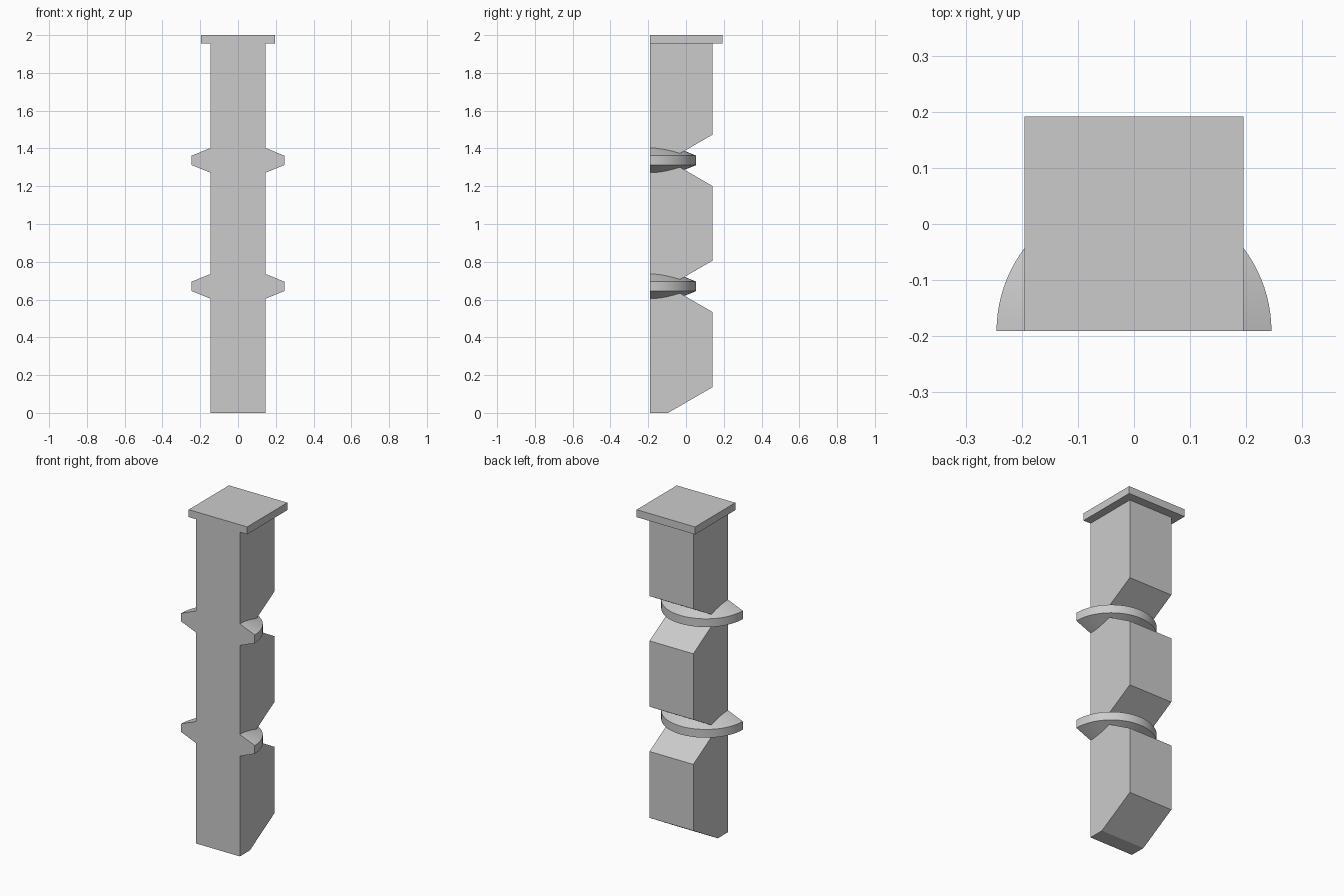
import bpy, bmesh, math
from mathutils import Vector

cube = bpy.data.objects.get("Cube")
if cube:
    bpy.data.objects.remove(cube, do_unlink=True)

FRONT = -0.191          # flat cut face of the whole post
BACK = 0.139
HALF = 0.146            # half width of the shaft
COLLARS = (0.67, 1.337)
NOTCH_Y, NOTCH_RISE = -0.095, 0.135

stone = bpy.data.materials.new("plain_grey")
stone.use_nodes = True
stone.diffuse_color = (0.6, 0.6, 0.6, 1)
stone.node_tree.nodes["Principled BSDF"].inputs["Base Color"].default_value = (0.6, 0.6, 0.6, 1)


def make(name, bm):
    bmesh.ops.recalc_face_normals(bm, faces=bm.faces)
    mesh = bpy.data.meshes.new(name)
    bm.to_mesh(mesh)
    bm.free()
    mesh.materials.append(stone)
    obj = bpy.data.objects.new(name, mesh)
    bpy.context.collection.objects.link(obj)
    return obj


def extrude_x(name, profile, half):
    """Side profile of (y, z) points swept across the width."""
    bm = bmesh.new()
    face = bm.faces.new([bm.verts.new((-half, y, z)) for y, z in profile])
    swept = bmesh.ops.extrude_face_region(bm, geom=[face])["geom"]
    bmesh.ops.translate(bm, vec=(2 * half, 0, 0),
                        verts=[v for v in swept if isinstance(v, bmesh.types.BMVert)])
    return make(name, bm)


def collar(name, z):
    """Double cone with a straight rim, turned about the front face."""
    bm = bmesh.new()
    pts = [(0, -0.125), (0.245, -0.025), (0.245, 0.025), (0, 0.125)]
    verts = [bm.verts.new((r, FRONT, z + h)) for r, h in pts]
    edges = [bm.edges.new(pair) for pair in zip(verts, verts[1:])]
    bmesh.ops.spin(bm, geom=verts + edges, cent=(0, FRONT, z), axis=(0, 0, 1),
                   angle=math.tau, steps=96)
    bmesh.ops.remove_doubles(bm, verts=bm.verts, dist=0.0001)
    return make(name, bm)


# Notched shaft, left deep at the front until the final cut
profile = [(-0.4, 0), (NOTCH_Y, 0), (BACK, NOTCH_RISE)]
for z in COLLARS:
    profile += [(BACK, z - NOTCH_RISE), (NOTCH_Y, z), (BACK, z + NOTCH_RISE)]
profile += [(BACK, 1.98), (-0.4, 1.98)]
post = extrude_x("notched_post", profile, HALF)

# Square cap and round collars
parts = [extrude_x("cap", [(-0.4, 1.955), (0.192, 1.955), (0.192, 2), (-0.4, 2)], 0.195)]
parts += [collar("collar", z) for z in COLLARS]

# Join everything into one solid
for part in parts:
    mod = post.modifiers.new(part.name, "BOOLEAN")
    mod.operation, mod.solver, mod.object = "UNION", "EXACT", part
bpy.context.view_layer.update()
solid = bpy.data.meshes.new_from_object(post.evaluated_get(bpy.context.evaluated_depsgraph_get()))
post.modifiers.clear()
for part in parts:
    bpy.data.objects.remove(part, do_unlink=True)

# Slice off the front to leave one flat face
bm = bmesh.new()
bm.from_mesh(solid)
cut = bmesh.ops.bisect_plane(bm, geom=bm.verts[:] + bm.edges[:] + bm.faces[:], dist=0.00001,
                             plane_co=(0, FRONT, 0), plane_no=Vector((0, -1, 0)),
                             clear_outer=True)["geom_cut"]
rim = [e for e in cut if isinstance(e, bmesh.types.BMEdge) and e.is_boundary]
bmesh.ops.triangle_fill(bm, edges=rim, use_beauty=True, normal=(0, -1, 0))
bmesh.ops.recalc_face_normals(bm, faces=bm.faces)
bm.to_mesh(solid)
bm.free()
post.data = solid

# Smooth collars with crisp edges elsewhere
bpy.ops.object.select_all(action="DESELECT")
post.select_set(True)
bpy.context.view_layer.objects.active = post
bpy.ops.object.shade_smooth_by_angle(angle=math.radians(20))
